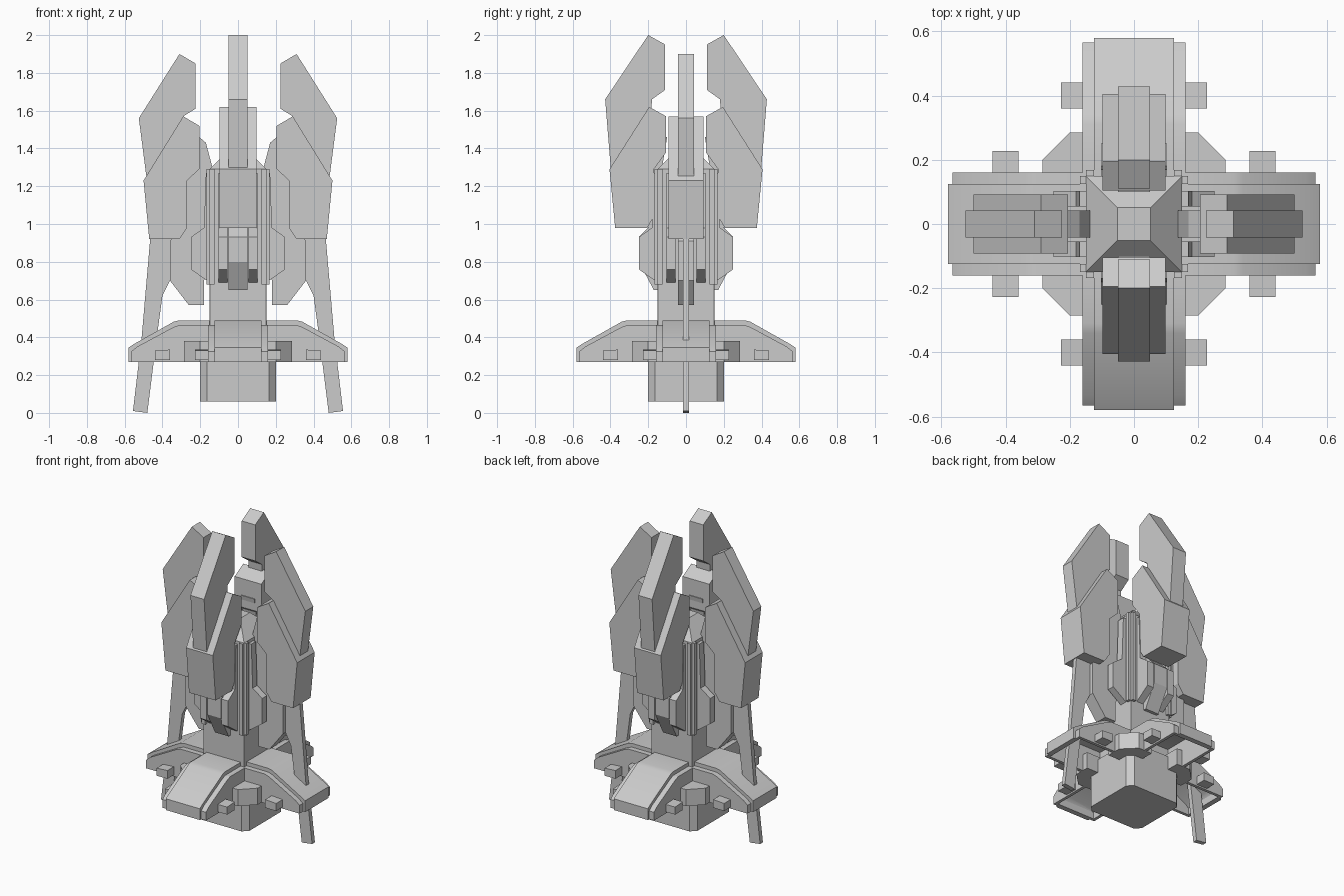
import bpy, bmesh, math
from mathutils import Matrix

old = bpy.data.objects.get("Cube")
if old:
    bpy.data.objects.remove(old, do_unlink=True)

grey = bpy.data.materials.new("plain grey")
grey.use_nodes = True
COLOUR = (0.6, 0.6, 0.6, 1)
grey.diffuse_color = COLOUR
grey.node_tree.nodes["Principled BSDF"].inputs["Base Color"].default_value = COLOUR

X_SIDES = {"left": 0, "right": 180}
Y_SIDES = {"back": 90, "front": 270}
ALL_SIDES = {**X_SIDES, **Y_SIDES}


def finish(name, bm, angle=0, smooth=False):
    """Turn the mesh about z and place it in the scene."""
    bmesh.ops.recalc_face_normals(bm, faces=bm.faces)
    bm.transform(Matrix.Rotation(math.radians(angle), 4, 'Z'))
    mesh = bpy.data.meshes.new(name)
    bm.to_mesh(mesh)
    bm.free()
    mesh.materials.append(grey)
    ob = bpy.data.objects.new(name, mesh)
    bpy.context.collection.objects.link(ob)
    if smooth:
        bpy.ops.object.select_all(action='DESELECT')
        ob.select_set(True)
        bpy.context.view_layer.objects.active = ob
        bpy.ops.object.shade_smooth_by_angle(angle=math.radians(35))
    return ob


def extrude(points, offset):
    """Prism from a closed loop of 3D points."""
    bm = bmesh.new()
    face = bm.faces.new([bm.verts.new(p) for p in points])
    out = bmesh.ops.extrude_face_region(bm, geom=[face])
    moved = [v for v in out["geom"] if isinstance(v, bmesh.types.BMVert)]
    bmesh.ops.translate(bm, verts=moved, vec=offset)
    return bm


def slab(name, profile, y0, y1, sides, smooth=False):
    """Radial (distance, height) profile with a thickness, on each given side."""
    for side, angle in sides.items():
        bm = extrude([(r, y0, z) for r, z in profile], (0, y1 - y0, 0))
        finish(f"{side}_{name}", bm, angle, smooth)


def column(name, outline, z0, z1, angle=0):
    finish(name, extrude([(x, y, z0) for x, y in outline], (0, 0, z1 - z0)), angle)


def cut_square(a, b):
    """Square of half width a whose chamfers start at b."""
    return [(a, -b), (a, b), (b, a), (-b, a), (-a, b), (-a, -b), (-b, -a), (b, -a)]


# Central core: chamfered foot, square column with stepped corners, tapered cap
column("base_block", cut_square(0.2, 0.165), 0.06, 0.36)
column("core_column", cut_square(0.15, 0.149), 0.3, 1.29)
for side, angle in ALL_SIDES.items():
    for s in (-1, 1):
        rib = [(0.14, s * 0.125), (0.168, s * 0.125), (0.168, s * 0.15), (0.14, s * 0.15)]
        column(f"{side}_corner_rib", rib, 0.68, 1.29, angle)
cap = bmesh.new()
bmesh.ops.create_cone(cap, cap_ends=True, segments=4, radius1=0.15 * math.sqrt(2),
                      radius2=0.052 * math.sqrt(2), depth=0.1,
                      matrix=Matrix.Translation((0, 0, 1.34)) @ Matrix.Rotation(math.pi / 4, 4, 'Z'))
finish("core_cap", cap)

# Hollow fenders: outer shell, raised band and side walls
top = [(0.15, 0.465), (0.31, 0.465), (0.34, 0.455), (0.535, 0.35), (0.565, 0.325), (0.565, 0.27)]
under = [(0.545, 0.27), (0.545, 0.315), (0.525, 0.335), (0.335, 0.435), (0.31, 0.445), (0.15, 0.445)]
slab("fender_shell", top + under, -0.16, 0.16, ALL_SIDES, True)
band = [(0.15, 0.49), (0.31, 0.49), (0.34, 0.483), (0.55, 0.365), (0.58, 0.345), (0.58, 0.27)]
slab("fender_band", band + [(0.56, 0.27)] + under[1:], -0.125, 0.125, ALL_SIDES, True)
for s in (-1, 1):
    slab("fender_wall", top + [(0.15, 0.27)], s * 0.16, s * 0.14, ALL_SIDES)
    # Small tilted lugs on the fender flanks
    slab("fender_lug", [(0.36, 0.28), (0.44, 0.28), (0.44, 0.33), (0.36, 0.335)],
         s * 0.14, s * 0.228, ALL_SIDES)

# Faceted pods between the fenders
pod = [(0.1, 0.1), (0.285, 0.1), (0.285, 0.2), (0.2, 0.285), (0.1, 0.285)]
for i in range(4):
    column(f"corner_pod_{i + 1}", pod, 0.27, 0.38, i * 90)

# Rounded engine housings on all four faces of the core
housing = [(0.13, 1.27), (0.17, 1.27), (0.18, 0.98), (0.25, 0.93), (0.25, 0.76), (0.15, 0.69), (0.13, 0.69)]
for s in (-1, 1):
    slab("engine_housing", housing, s * 0.055, s * 0.103, ALL_SIDES)
slab("engine_keel", [(0.13, 1.28), (0.2, 1.28), (0.2, 0.98), (0.25, 0.93), (0.25, 0.8),
                     (0.17, 0.65), (0.13, 0.65)], -0.05, 0.05, Y_SIDES)

# Lower side keels with the arms that carry the side blades
slab("side_keel", [(0.13, 1.28), (0.17, 1.43), (0.205, 1.46), (0.27, 1.23), (0.31, 0.98), (0.36, 0.91),
                   (0.36, 0.7), (0.26, 0.57), (0.18, 0.57), (0.18, 0.7), (0.13, 0.8)],
     -0.042, 0.042, X_SIDES)
slab("blade_arm", [(0.13, 1.28), (0.1, 1.46), (0.2, 1.46), (0.22, 1.05), (0.13, 1.05)],
     -0.05, 0.05, Y_SIDES)

# Wide armour blades, lower tier
slab("wide_blade", [(0.29, 1.57), (0.205, 1.52), (0.205, 1.29), (0.27, 1.23), (0.27, 0.98),
                    (0.31, 0.92), (0.47, 0.92), (0.50, 1.23)], -0.092, 0.092, X_SIDES)
slab("wide_blade", [(0.195, 1.62), (0.105, 1.57), (0.105, 1.38), (0.17, 1.29), (0.17, 1.04),
                    (0.205, 0.98), (0.375, 0.98), (0.405, 1.29)], -0.098, 0.098, Y_SIDES)

# Narrow blades, upper tier
slab("narrow_blade", [(0.31, 1.9), (0.225, 1.85), (0.225, 1.61), (0.29, 1.57), (0.29, 1.28),
                      (0.485, 1.25), (0.525, 1.56)], -0.042, 0.042, X_SIDES)
slab("narrow_blade", [(0.2, 2.0), (0.11, 1.95), (0.11, 1.71), (0.18, 1.66), (0.2, 1.34),
                      (0.398, 1.29), (0.428, 1.66)], -0.05, 0.05, Y_SIDES)

# Thin landing legs on the left and right
slab("leg", [(0.34, 1.04), (0.45, 1.04), (0.465, 0.92), (0.51, 0.4), (0.556, 0.01), (0.48, 0.0),
             (0.43, 0.4), (0.4, 0.62), (0.36, 0.7)], -0.015, 0.015, X_SIDES)
